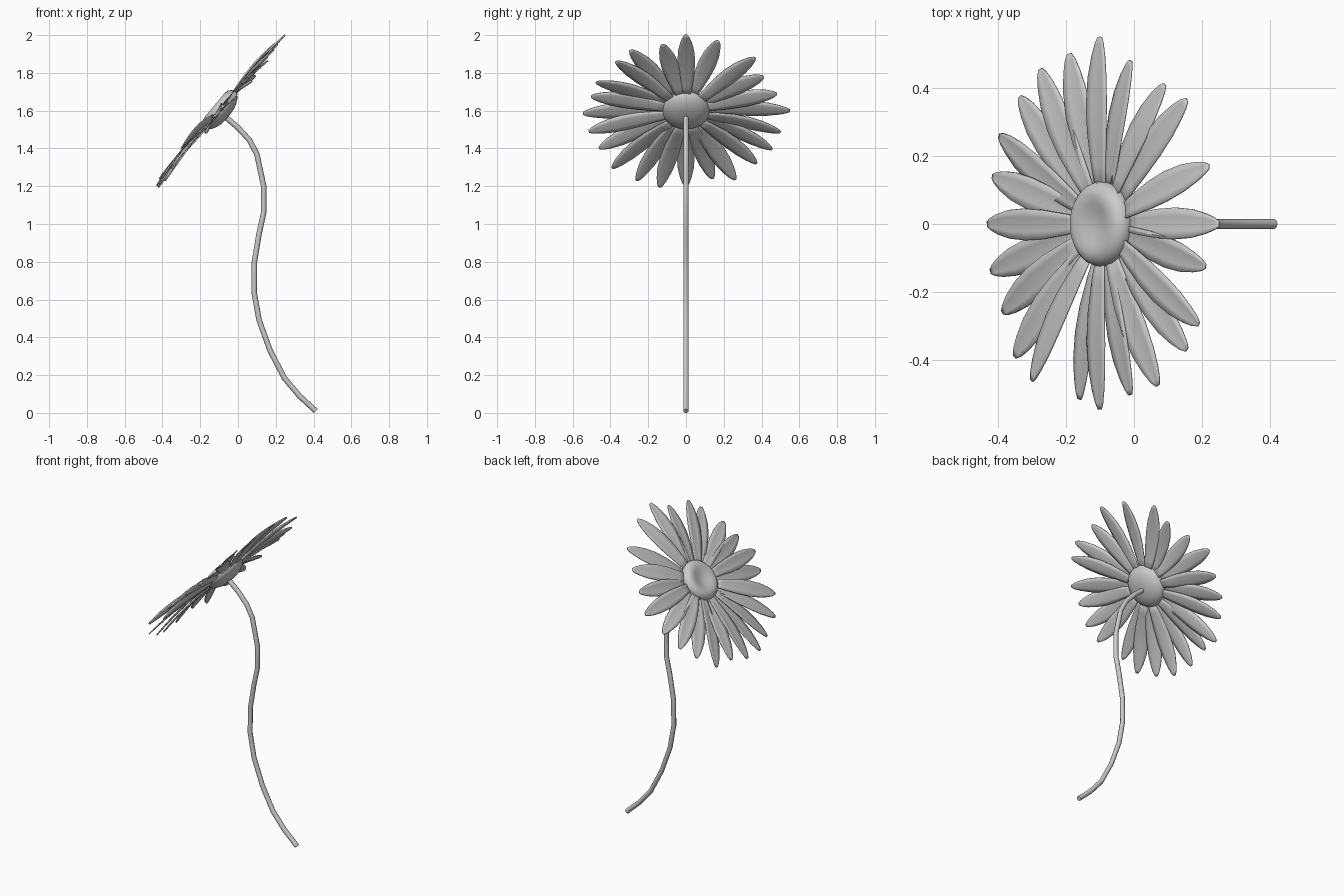
import bpy, bmesh, math, random
from mathutils import Vector, Matrix

if "Cube" in bpy.data.objects:
    bpy.data.objects.remove(bpy.data.objects["Cube"])

random.seed(4)
CENTRE = Vector((-0.09, 0, 1.6))
NORMAL = Vector((-0.767, 0, 0.642)).normalized()   # the way the flower faces


def mesh_object(name, bm, angle=40):
    bmesh.ops.recalc_face_normals(bm, faces=bm.faces)
    me = bpy.data.meshes.new(name)
    bm.to_mesh(me)
    bm.free()
    ob = bpy.data.objects.new(name, me)
    bpy.context.collection.objects.link(ob)
    bpy.ops.object.select_all(action='DESELECT')
    bpy.context.view_layer.objects.active = ob
    ob.select_set(True)
    bpy.ops.object.shade_smooth_by_angle(angle=math.radians(angle))
    return ob


# Petals: each runs from the disc to its own tip
TIPS = [
    (.25, 0, 2.0), (.22, .17, 1.97), (.155, .365, 1.88), (.09, .41, 1.78),
    (-.01, .48, 1.69), (-.1, .55, 1.6), (-.19, .5, 1.485), (-.275, .455, 1.395),
    (-.335, .373, 1.32), (-.395, .26, 1.235), (-.415, .14, 1.24), (-.43, 0, 1.2),
    (-.42, -.14, 1.195), (-.385, -.26, 1.23), (-.35, -.39, 1.295),
    (-.3, -.46, 1.4), (-.16, -.515, 1.49), (-.1, -.545, 1.585),
    (-.01, -.502, 1.675), (.07, -.475, 1.75), (.155, -.37, 1.86),
    (.19, -.295, 1.92), (.21, -.125, 1.95)]
# (fraction along petal, half width)
OUTLINE = [(0, .018), (.2, .032), (.4, .043), (.58, .047), (.75, .042),
           (.88, .03), (.96, .018), (1, .007)]


def petal(index, tip):
    tip = Vector(tip)
    out = tip - CENTRE
    flat = (out - NORMAL * out.dot(NORMAL)).normalized()
    base = CENTRE + flat * 0.075 + NORMAL * (0.006 if index % 2 else -0.006)
    along = (tip - base).normalized()
    side = NORMAL.cross(along).normalized()
    side = Matrix.Rotation(random.uniform(-.22, .22), 3, along) @ side
    up = along.cross(side)
    bm = bmesh.new()
    rows = []
    for t, w in OUTLINE:
        p = base.lerp(tip, t) + up * (0.012 * math.sin(math.pi * t))
        rows.append([bm.verts.new(p + side * w * s + up * (0.1 * w * s * s))
                     for s in (-1, -.5, 0, .5, 1)])
    for a, b in zip(rows, rows[1:]):
        for i in range(4):
            bm.faces.new((a[i], a[i + 1], b[i + 1], b[i]))
    ob = mesh_object(f"petal_{index + 1}", bm)
    mod = ob.modifiers.new("thickness", 'SOLIDIFY')
    mod.thickness = 0.006
    mod.offset = 0


for i, tip in enumerate(TIPS):
    petal(i, tip)

# Flower disc: revolved button, dimpled in front and bulging behind
PROFILE = [(0, .028), (.03, .031), (.06, .04), (.085, .045), (.106, .04),
           (.12, .026), (.126, .008), (.122, -.008), (.108, -.024),
           (.085, -.036), (.06, -.045), (.03, -.049), (0, -.05)]
bm = bmesh.new()
verts = [bm.verts.new((r, 0, h)) for r, h in PROFILE]
edges = [bm.edges.new(pair) for pair in zip(verts, verts[1:])]
bmesh.ops.spin(bm, geom=verts + edges, cent=(0, 0, 0), axis=(0, 0, 1),
               angle=math.tau, steps=32)
bmesh.ops.remove_doubles(bm, verts=bm.verts, dist=1e-4)
disc = mesh_object("flower_disc", bm, 60)
disc.matrix_world = Matrix.Translation(CENTRE) @ NORMAL.to_track_quat('Z', 'Y').to_matrix().to_4x4()

# Stem: S-shaped round tube
PATH = [(.412, .01), (.325, .09), (.245, .185), (.17, .33), (.112, .49), (.085, .64),
        (.087, .8), (.112, .95), (.136, 1.06), (.136, 1.2), (.1, 1.37),
        (.06, 1.445), (0, 1.51), (-.07, 1.57)]
cu = bpy.data.curves.new("stem", 'CURVE')
cu.dimensions = '3D'
cu.bevel_depth = 0.0145
cu.bevel_resolution = 2
cu.use_fill_caps = True
sp = cu.splines.new('POLY')
sp.points.add(len(PATH) - 1)
for pt, (x, z) in zip(sp.points, PATH):
    pt.co = (x, 0, z, 1)
sp.use_smooth = True
stem = bpy.data.objects.new("stem", cu)
bpy.context.collection.objects.link(stem)
